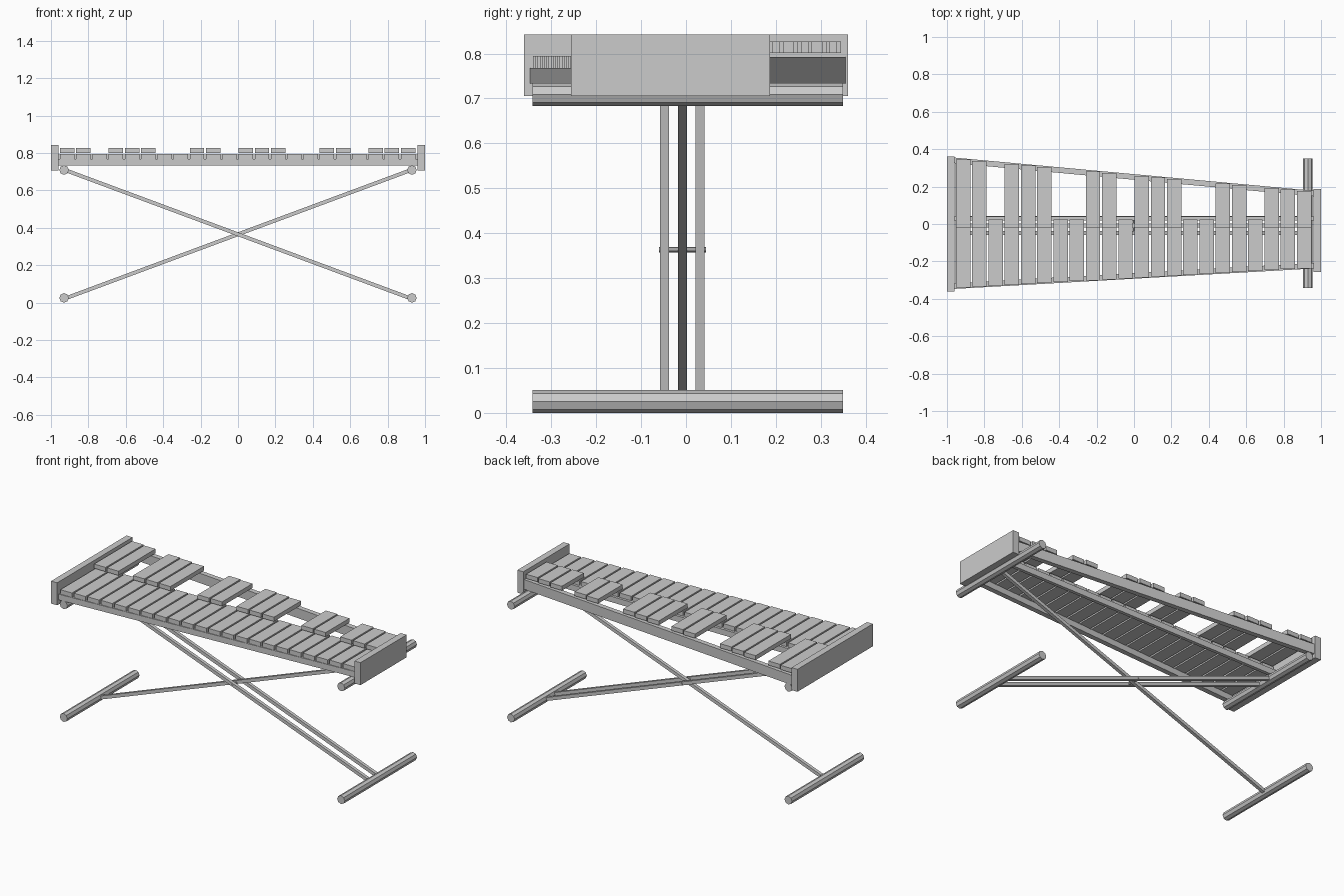
import bpy, bmesh, math
from mathutils import Vector, Matrix

if "Cube" in bpy.data.objects:
    bpy.data.objects.remove(bpy.data.objects["Cube"])


def prism(name, outline, z0, z1):
    """Extrude a plan outline between two heights."""
    bm = bmesh.new()
    face = bm.faces.new([bm.verts.new((x, y, z0)) for x, y in outline])
    ext = bmesh.ops.extrude_face_region(bm, geom=[face])
    for v in ext["geom"]:
        if isinstance(v, bmesh.types.BMVert):
            v.co.z = z1
    bmesh.ops.recalc_face_normals(bm, faces=bm.faces)
    mesh = bpy.data.meshes.new(name)
    bm.to_mesh(mesh)
    bm.free()
    obj = bpy.data.objects.new(name, mesh)
    bpy.context.collection.objects.link(obj)
    return obj


def box(name, x0, x1, y0, y1, z0, z1):
    return prism(name, [(x0, y0), (x1, y0), (x1, y1), (x0, y1)], z0, z1)


def rod(name, x, y0, y1, z, r):
    """Eight-sided rod lying along y."""
    bpy.ops.mesh.primitive_cylinder_add(
        vertices=8, radius=r, depth=y1 - y0, location=(x, (y0 + y1) / 2, z),
        rotation=(math.pi / 2, 0, 0))
    bpy.context.object.name = name


def leg(name, y, x0, z0, x1, z1):
    """Square strut leaning in the xz plane."""
    dx, dz = x1 - x0, z1 - z0
    half = math.hypot(dx, dz) / 2
    obj = box(name, -half, half, -0.01, 0.01, -0.01, 0.01)
    obj.location = ((x0 + x1) / 2, y, (z0 + z1) / 2)
    obj.rotation_euler = (0, -math.atan2(dz, dx), 0)


def lerp(a, b, x):
    return a + (b - a) * (x + 0.96) / 1.92


# End plates: wide at the low end, narrow at the high end
box("low_end_plate", -1, -0.96, -0.361, 0.361, 0.706, 0.842)
box("high_end_plate", 0.96, 1, -0.256, 0.187, 0.706, 0.842)

# Rails carrying the bars
FRONT, BACK = (-0.347, -0.238), (0.355, 0.178)
for name, (a, b), t, top in (("front_rail", FRONT, 0.03, 0.768),
                             ("back_rail", BACK, -0.03, 0.792),
                             ("middle_rail", (0.02, 0.02), 0.02, 0.768)):
    prism(name, [(-0.96, a), (0.96, b), (0.96, b + t), (-0.96, a + t)], 0.733, top)

# Tone bars: full front row, grouped raised back row
RAISED = {0, 1, 3, 4, 5, 8, 9, 11, 12, 13, 16, 17, 19, 20, 21}
for i in range(22):
    x = (i - 10.5) * 0.0868 - 0.002
    x0, x1 = x - 0.0385, x + 0.0385
    box(f"front_bar_{i}", x0, x1, lerp(*FRONT, x) + 0.004, 0.025, 0.768, 0.795)
    if i in RAISED:
        box(f"back_bar_{i}", x0, x1, -0.018, lerp(*BACK, x) - 0.006, 0.801, 0.827)

# Feet and upper cross tubes
for s, side in ((-1, "low"), (1, "high")):
    rod(f"{side}_foot", s * 0.93, -0.342, 0.349, 0.0255, 0.0255)
    rod(f"{side}_upper_tube", s * 0.93, -0.342, 0.349, 0.709, 0.0255)

# Crossed folding legs and pivot
leg("middle_leg", -0.008, -0.925, 0.022, 0.925, 0.709)
for n, y in (("front", -0.048), ("back", 0.0315)):
    leg(f"{n}_leg", y, -0.925, 0.709, 0.925, 0.022)
rod("leg_pivot", 0, -0.06, 0.044, 0.363, 0.006)
